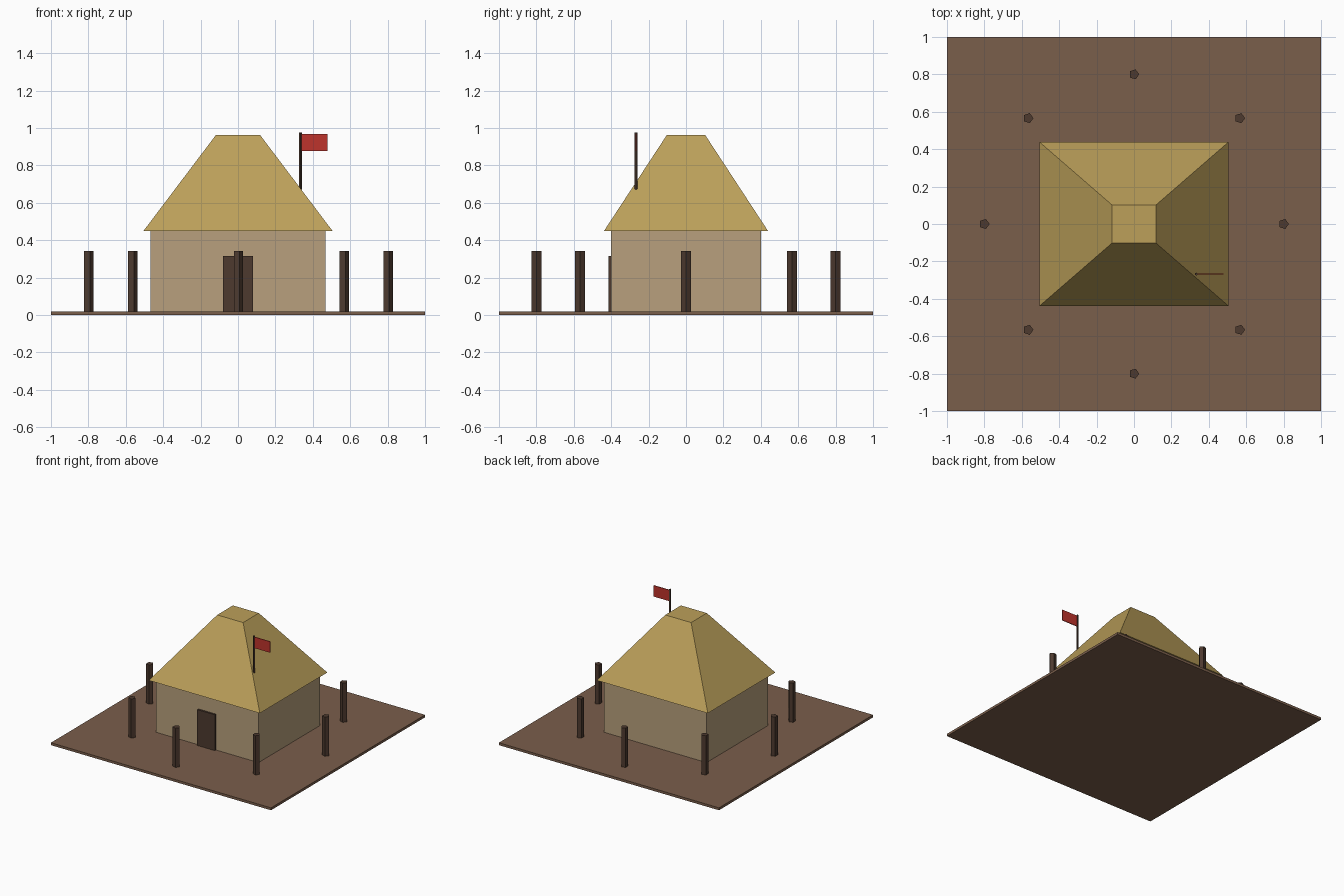
import bpy, bmesh, math
from mathutils import Matrix

if "Cube" in bpy.data.objects:
    bpy.data.objects.remove(bpy.data.objects["Cube"], do_unlink=True)


def material(name, rgb):
    # 8-bit screen colour converted to linear
    lin = [((c / 255 + 0.055) / 1.055) ** 2.4 for c in rgb] + [1]
    mat = bpy.data.materials.new(name)
    mat.use_nodes = True
    mat.diffuse_color = lin
    bsdf = next(n for n in mat.node_tree.nodes if n.type == "BSDF_PRINCIPLED")
    bsdf.inputs["Base Color"].default_value = lin
    bsdf.inputs["Roughness"].default_value = 0.9
    return mat


earth = material("earth brown", (122, 94, 75))
clay = material("clay tan", (184, 160, 125))
thatch = material("thatch straw", (188, 160, 90))
wood = material("dark wood", (77, 58, 47))
cloth = material("red cloth", (190, 52, 44))


def finish(name, bm, mat):
    bmesh.ops.recalc_face_normals(bm, faces=bm.faces)
    mesh = bpy.data.meshes.new(name)
    bm.to_mesh(mesh)
    bm.free()
    mesh.materials.append(mat)
    obj = bpy.data.objects.new(name, mesh)
    bpy.context.collection.objects.link(obj)
    return obj


def box(name, low, high, mat, top_scale=(1, 1)):
    # Box between two corners; its top can be narrowed
    bm = bmesh.new()
    bmesh.ops.create_cube(bm, size=1)
    for v in bm.verts:
        is_top = v.co.z > 0
        for i in range(3):
            scale = top_scale[i] if is_top and i < 2 else 1
            v.co[i] = (low[i] + high[i]) / 2 + v.co[i] * scale * (high[i] - low[i])
    return finish(name, bm, mat)


def pole(name, x, y, z0, z1, radius, sides, mat):
    # Upright prism with one corner towards +x
    bm = bmesh.new()
    ring = [bm.verts.new((x + radius * math.cos(math.tau * i / sides),
                          y + radius * math.sin(math.tau * i / sides), z0))
            for i in range(sides)]
    base = bm.faces.new(ring)
    top = bmesh.ops.extrude_face_region(bm, geom=[base], use_keep_orig=True)["geom"]
    for v in top:
        if isinstance(v, bmesh.types.BMVert):
            v.co.z = z1
    return finish(name, bm, mat)


# Ground and hut
ground = 0.02
eaves = 0.45
box("ground_slab", (-1, -1, 0), (1, 1, ground), earth)
box("hut_walls", (-0.467, -0.4, ground), (0.467, 0.4, eaves), clay)
box("thatched_roof", (-0.505, -0.438, eaves), (0.505, 0.438, 0.963), thatch,
    top_scale=(0.233, 0.233))
box("door", (-0.08, -0.415, ground), (0.08, -0.395, 0.315), wood)

# Ring of fence posts
for i in range(8):
    a = math.tau * i / 8
    pole(f"fence_post_{i + 1}", 0.8 * math.cos(a), 0.8 * math.sin(a),
         ground, 0.342, 0.028, 5, wood)

# Flag on the roof
pole("flag_pole", 0.333, -0.268, 0.67, 0.976, 0.008, 5, wood)
box("flag", (0.335, -0.271, 0.877), (0.479, -0.265, 0.968), cloth)
